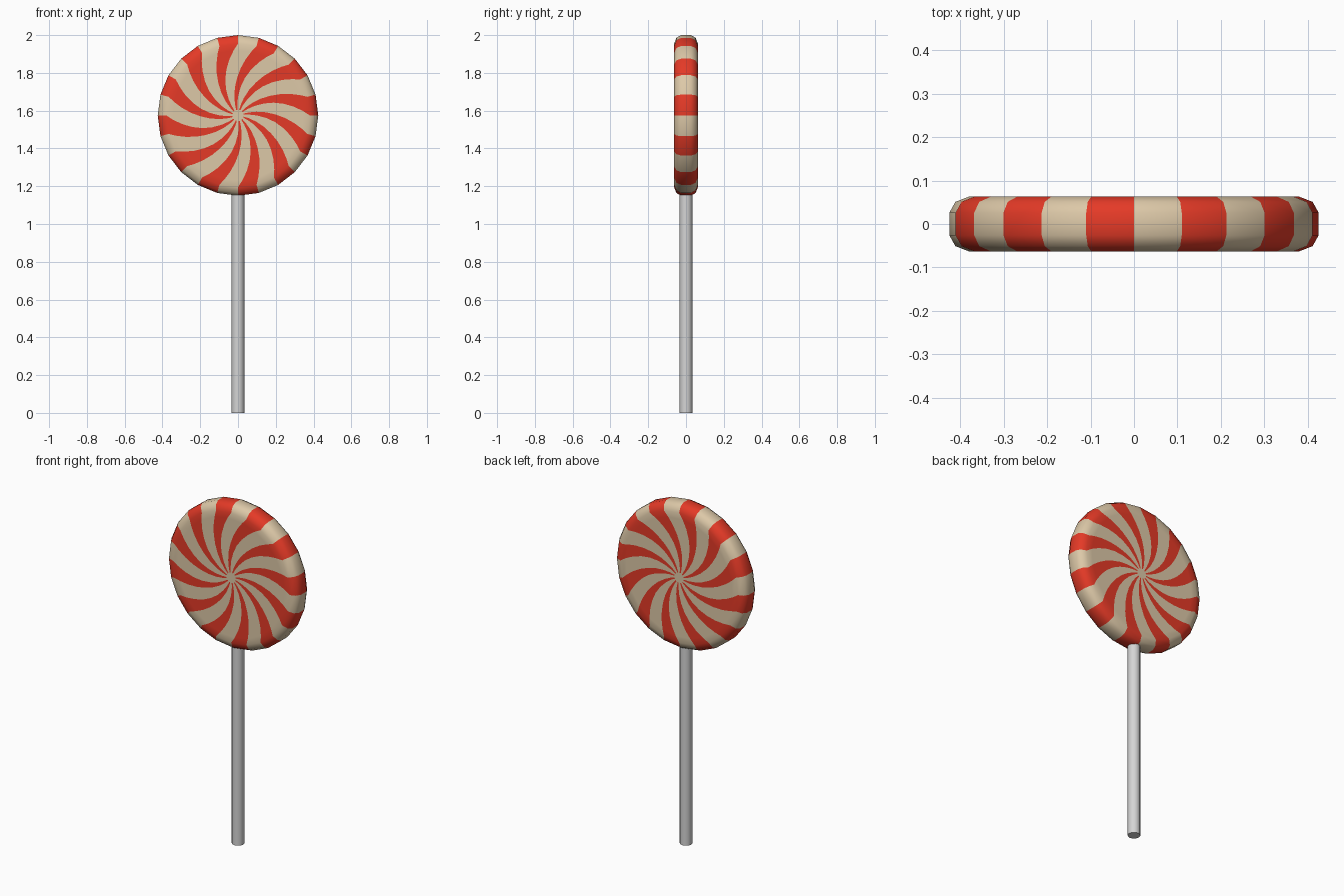
import bpy, bmesh, math

if "Cube" in bpy.data.objects:
    bpy.data.objects.remove(bpy.data.objects["Cube"])

def material(name, rgb):
    m = bpy.data.materials.new(name)
    m.diffuse_color = (*rgb, 1.0)
    m.use_nodes = True
    m.node_tree.nodes["Principled BSDF"].inputs["Base Color"].default_value = m.diffuse_color
    return m

cream = material("cream", (0.72, 0.58, 0.39))
red = material("red", (0.78, 0.042, 0.02))
grey = material("stick_grey", (0.66, 0.66, 0.66))

def finish(name, bm, mats):
    bmesh.ops.recalc_face_normals(bm, faces=bm.faces)
    me = bpy.data.meshes.new(name)
    bm.to_mesh(me)
    bm.free()
    for m in mats:
        me.materials.append(m)
    ob = bpy.data.objects.new(name, me)
    bpy.context.collection.objects.link(ob)
    bpy.ops.object.select_all(action='DESELECT')
    ob.select_set(True)
    bpy.context.view_layer.objects.active = ob
    bpy.ops.object.shade_smooth_by_angle(angle=math.radians(40))
    return ob

# Candy disc: rings of 24 points; the flat faces twist towards the centre
N, CZ, FACE_R = 24, 1.575, 0.38
STEP = 2 * math.pi / N
inner = [0.03, 0.06, 0.10, 0.15, 0.20, 0.25, 0.30, 0.345]
half = [(r, 0.063) for r in inner] + [(FACE_R, 0.063), (0.411, 0.051), (0.425, 0.026)]
profile = [(r, -y) for r, y in half] + half[::-1]

bm = bmesh.new()
rings = []
for r, y in profile:
    t = max(0.0, 1 - r / FACE_R)
    ring = []
    for i in range(N):
        # red bands (even i) get slightly narrower inwards
        narrow = STEP * 0.12 * min(1, 2 * t) * (1 if i % 2 == 0 else -1)
        a = i * STEP + math.radians(38) * t + narrow
        ring.append(bm.verts.new((r * math.cos(a), y, CZ + r * math.sin(a))))
    rings.append(ring)
for k in range(len(rings) - 1):
    for i in range(N):
        j = (i + 1) % N
        f = bm.faces.new((rings[k][i], rings[k][j], rings[k + 1][j], rings[k + 1][i]))
        f.material_index = 1 if i % 2 == 0 else 0
for ring in (rings[0], rings[-1]):      # plain cream centres
    bm.faces.new(ring)
finish("candy_disc", bm, [cream, red])

# Stick
bm = bmesh.new()
bmesh.ops.create_cone(bm, cap_ends=True, segments=12, radius1=0.034, radius2=0.034, depth=1.18)
bmesh.ops.translate(bm, verts=bm.verts, vec=(0, 0, 0.59))
finish("stick", bm, [grey])
